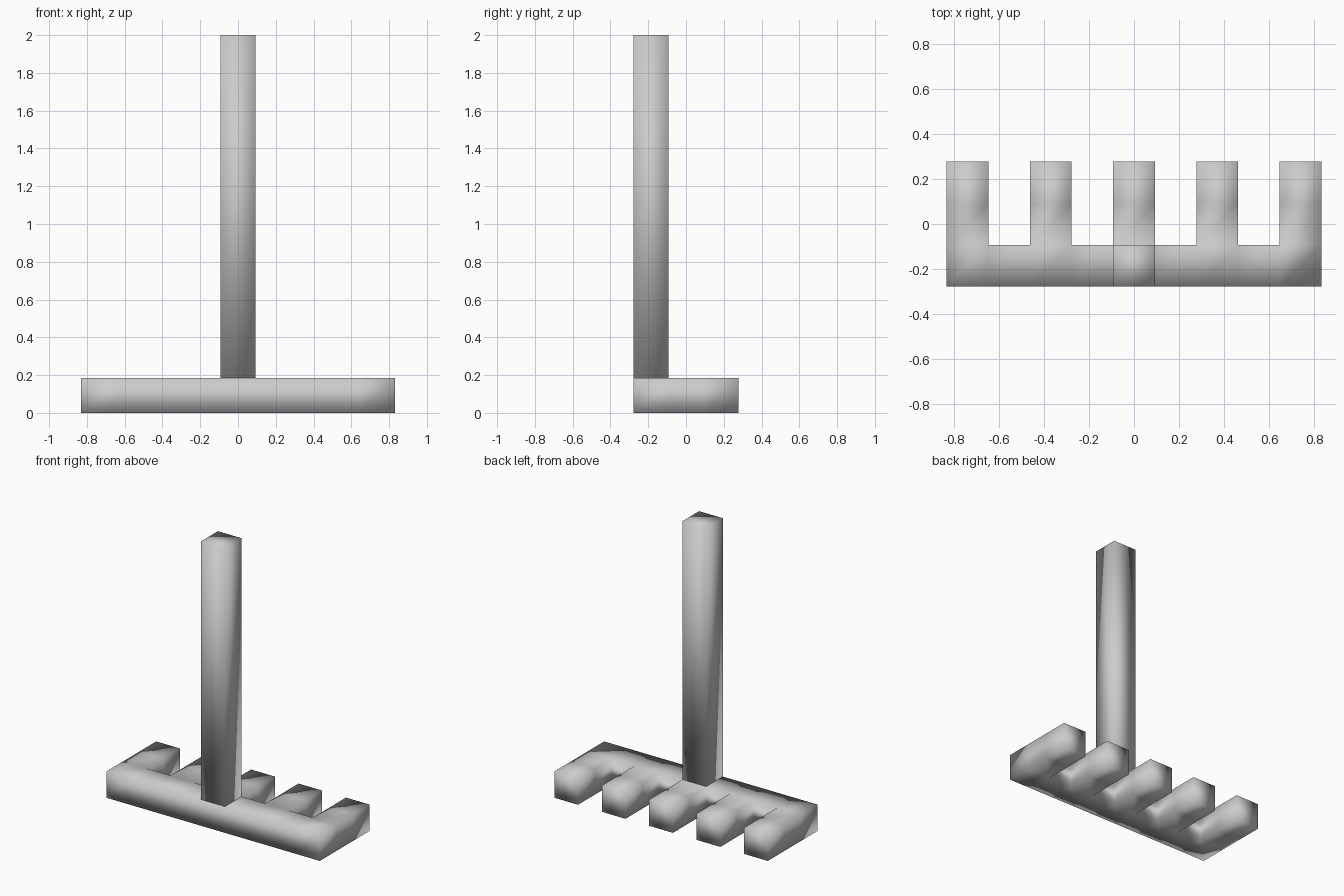
import bpy, bmesh

if "Cube" in bpy.data.objects:
    bpy.data.objects.remove(bpy.data.objects["Cube"])

U = 1.66 / 9          # square bar thickness, also the gap between tines
X0, Y0 = -0.83, -1.5 * U


def finish(bm, name):
    bmesh.ops.recalc_face_normals(bm, faces=bm.faces[:])
    for f in bm.faces:
        f.smooth = True
    mesh = bpy.data.meshes.new(name)
    bm.to_mesh(mesh)
    bm.free()
    obj = bpy.data.objects.new(name, mesh)
    bpy.context.collection.objects.link(obj)
    return obj


def plan_face(bm, i, j, z=0.0):
    # one grid square of the plan
    corners = ((i, j), (i + 1, j), (i + 1, j + 1), (i, j + 1))
    return bm.faces.new([bm.verts.new((X0 + a * U, Y0 + b * U, z)) for a, b in corners])


def raise_faces(bm, height):
    # thicken the flat plan into a solid
    ext = bmesh.ops.extrude_face_region(bm, geom=bm.faces[:], use_keep_orig=True)
    verts = [g for g in ext["geom"] if isinstance(g, bmesh.types.BMVert)]
    bmesh.ops.translate(bm, verts=verts, vec=(0, 0, height))


# comb head: a crossbar with five tines
bm = bmesh.new()
for i in range(9):
    for j in range(3 if i % 2 == 0 else 1):
        plan_face(bm, i, j)
bmesh.ops.remove_doubles(bm, verts=bm.verts[:], dist=0.001)
raise_faces(bm, U)
finish(bm, "comb_head")

# upright handle standing on the middle of the crossbar
bm = bmesh.new()
plan_face(bm, 4, 0, U)
raise_faces(bm, 2.0 - U)
finish(bm, "handle")
